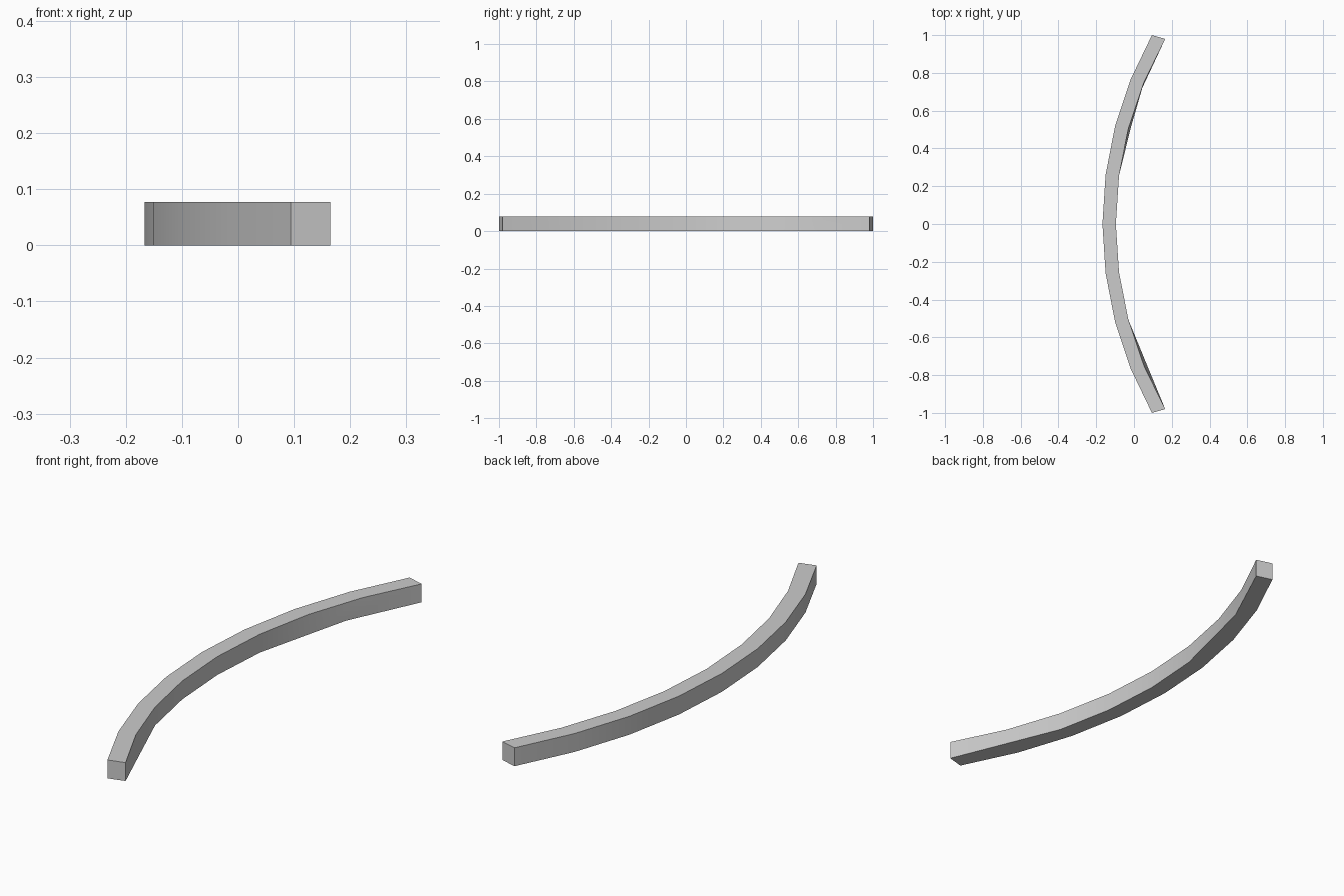
import bpy, bmesh, math

if "Cube" in bpy.data.objects:
    bpy.data.objects.remove(bpy.data.objects["Cube"])

HEIGHT = 0.077
CX = 1.873  # arc centre on x


def arc(radius, end_angle):
    pts = []
    for i in range(-4, 5):
        a = math.radians(end_angle) * i / 4
        pts.append((CX - radius * math.cos(a), radius * math.sin(a)))
    return pts


# Outer and inner edges of the bow
outer = arc(2.04, 29.35)
inner_top = arc(1.969, 29.85)

# Lower inner edge is coarser: it cuts across some of the arc's corners
inner_low = list(inner_top)
inner_low[1] = (0.069, -0.747)
inner_low[6] = (-0.018, 0.506)
inner_low[7] = (0.025, 0.68)

# Skin the four edges into a closed bar
bm = bmesh.new()
rings = []
for o, t, l in zip(outer, inner_top, inner_low):
    rings.append([bm.verts.new((*o, 0)), bm.verts.new((*l, 0)),
                  bm.verts.new((*t, HEIGHT)), bm.verts.new((*o, HEIGHT))])
for a, b in zip(rings, rings[1:]):
    for k in range(4):
        n = (k + 1) % 4
        bm.faces.new((a[k], a[n], b[n], b[k]))
bm.faces.new(rings[0])
bm.faces.new(rings[-1])
bmesh.ops.recalc_face_normals(bm, faces=bm.faces)

mesh = bpy.data.meshes.new("curved_bar")
bm.to_mesh(mesh)
bm.free()
bar = bpy.data.objects.new("curved_bar", mesh)
bpy.context.collection.objects.link(bar)

# Smooth along the curve, sharp at the bar's long edges
bpy.context.view_layer.objects.active = bar
bar.select_set(True)
bpy.ops.object.shade_smooth_by_angle(angle=math.radians(35))
